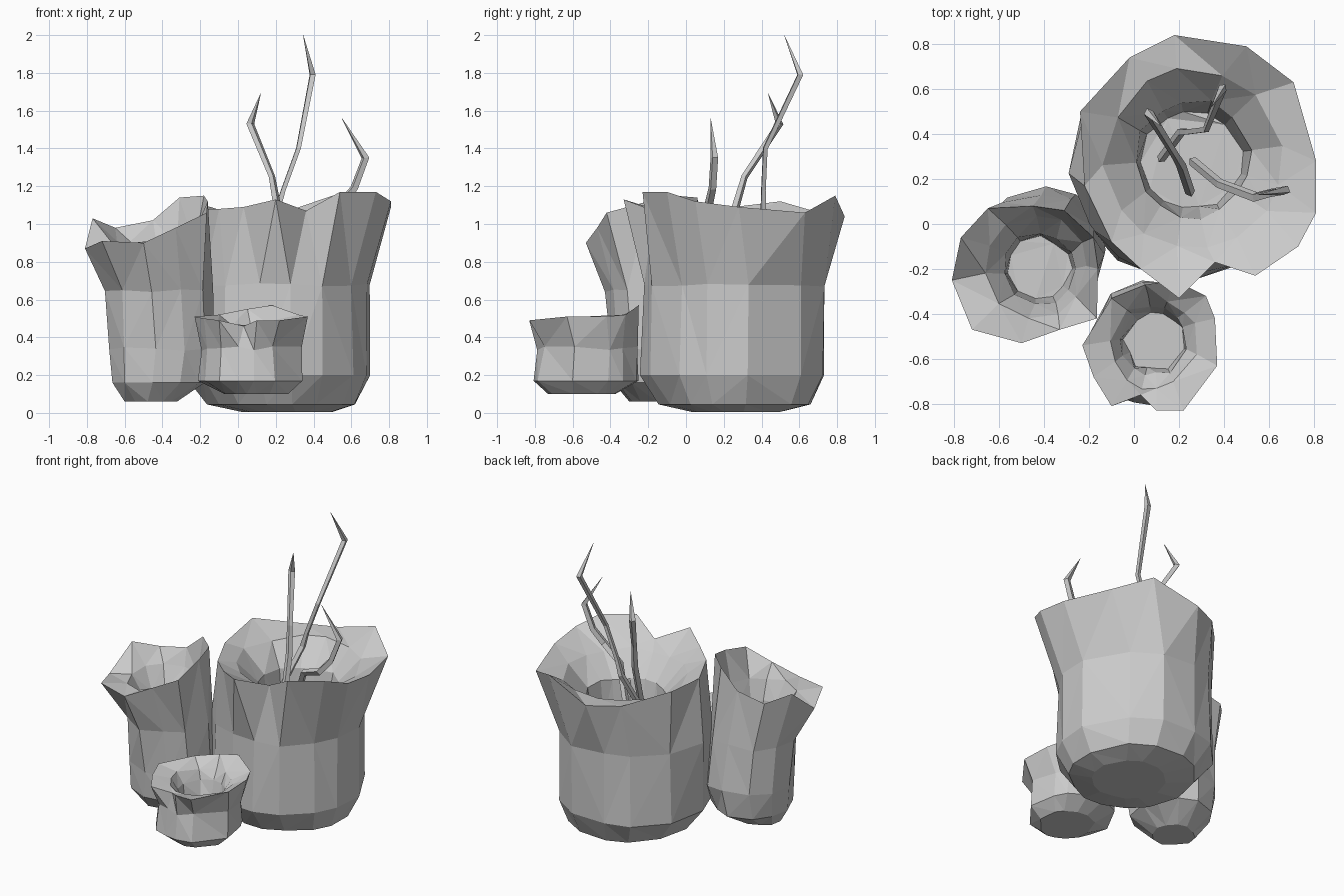
import bpy, bmesh, math, random
from mathutils import Vector

if "Cube" in bpy.data.objects:
    bpy.data.objects.remove(bpy.data.objects["Cube"])

random.seed(4)


def tube(name, rim, body, inner, jitter=0.012):
    """Hollow tube: body and inner are (x, y, z, radius) rings, rim is an irregular loop.
    All rings share the rim's angles."""
    bm = bmesh.new()
    cx = sum(p[0] for p in rim) / len(rim)
    cy = sum(p[1] for p in rim) / len(rim)
    angles = [math.atan2(p[1] - cy, p[0] - cx) for p in rim]

    def ring(x, y, z, r):
        out = []
        for a in angles:
            k = r + random.uniform(-jitter, jitter)
            dz = random.uniform(-jitter, jitter) if z > 0.3 else 0
            out.append(bm.verts.new((x + k * math.cos(a), y + k * math.sin(a), z + dz)))
        return out

    rings = [ring(*b) for b in body]
    rings.append([bm.verts.new(p) for p in rim])
    rings += [ring(*b) for b in inner]
    n = len(rim)
    for lo, hi in zip(rings, rings[1:]):
        for i in range(n):
            j = (i + 1) % n
            bm.faces.new((lo[i], lo[j], hi[j], hi[i]))
    bm.faces.new(rings[0][::-1])
    bm.faces.new(rings[-1])
    bmesh.ops.recalc_face_normals(bm, faces=bm.faces)
    bmesh.ops.triangulate(bm, faces=bm.faces)
    me = bpy.data.meshes.new(name)
    bm.to_mesh(me)
    bm.free()
    ob = bpy.data.objects.new(name, me)
    bpy.context.collection.objects.link(ob)
    return ob


def tendril(name, pts, radii):
    """Thin kinked strand with a square section, tapering to its tip."""
    cu = bpy.data.curves.new(name, 'CURVE')
    cu.dimensions = '3D'
    cu.bevel_depth = 1.0
    cu.bevel_resolution = 0
    cu.use_fill_caps = True
    sp = cu.splines.new('POLY')
    sp.points.add(len(pts) - 1)
    for p, co, r in zip(sp.points, pts, radii):
        p.co = (*co, 1)
        p.radius = r
    sp.use_smooth = False
    ob = bpy.data.objects.new(name, cu)
    bpy.context.collection.objects.link(ob)
    return ob


# large tube
tube("large_tube",
     [(.81, .28, 1.09), (.71, .63, 1.06), (.5, .79, 1.15), (.18, .84, 1.04),
      (-.02, .74, 1.05), (-.24, .5, 1.12), (-.22, .17, 1.08), (-.1, -.08, 1.08),
      (.03, -.2, 1.09), (.2, -.33, 1.13), (.36, -.17, 1.07), (.54, -.23, 1.17),
      (.73, -.1, 1.17), (.81, .05, 1.12)],
     [(.27, .27, .005, .24), (.23, .26, .045, .4), (.21, .255, .2, .495),
      (.21, .26, .68, .49)],
     [(.27, .29, 1.02, .4), (.26, .29, .88, .26), (.26, .29, .62, .22)])

# medium tube, rim rising toward the large tube
tube("medium_tube",
     [(-.16, -.2, 1.12), (-.18, -.06, 1.15), (-.31, .06, 1.14), (-.45, .08, 1.02),
      (-.65, .07, .98), (-.77, -.06, 1.03), (-.81, -.25, .87), (-.72, -.47, .91),
      (-.5, -.53, .9), (-.33, -.47, .98), (-.165, -.42, 1.06)],
     [(-.46, -.16, .06, .13), (-.42, -.13, .16, .255), (-.4, -.12, .34, .28),
      (-.42, -.14, .65, .28)],
     [(-.44, -.19, .9, .23), (-.42, -.2, .76, .16), (-.42, -.2, .55, .14)])

# small tube with a notch at the front
tube("small_tube",
     [(.36, -.42, .51), (.32, -.32, .52), (.18, -.25, .57), (.05, -.27, .55),
      (-.1, -.33, .52), (-.23, -.54, .51), (-.18, -.68, .5), (-.1, -.81, .49),
      (.03, -.76, .46), (.1, -.83, .49), (.22, -.83, .49), (.37, -.63, .51)],
     [(.09, -.55, .1, .17), (.07, -.53, .17, .275), (.07, -.52, .34, .265)],
     [(.09, -.53, .47, .2), (.09, -.52, .4, .15), (.09, -.52, .3, .13)])

# three tendrils rising from the large tube
tendril("tall_tendril",
        [(.12, .29, .8), (.21, .41, 1.08), (.24, .41, 1.18), (.32, .42, 1.4),
         (.395, .605, 1.79), (.345, .52, 2.0)],
        [.02, .02, .016, .016, .02, .001])
tendril("middle_tendril",
        [(.25, .14, .8), (.21, .26, 1.08), (.18, .31, 1.25), (.065, .495, 1.53),
         (.12, .435, 1.69)],
        [.022, .022, .018, .022, .001])
tendril("short_tendril",
        [(.26, .28, .8), (.38, .18, 1.03), (.54, .12, 1.1), (.615, .14, 1.19),
         (.675, .15, 1.35), (.55, .13, 1.56)],
        [.022, .022, .024, .022, .022, .001])
